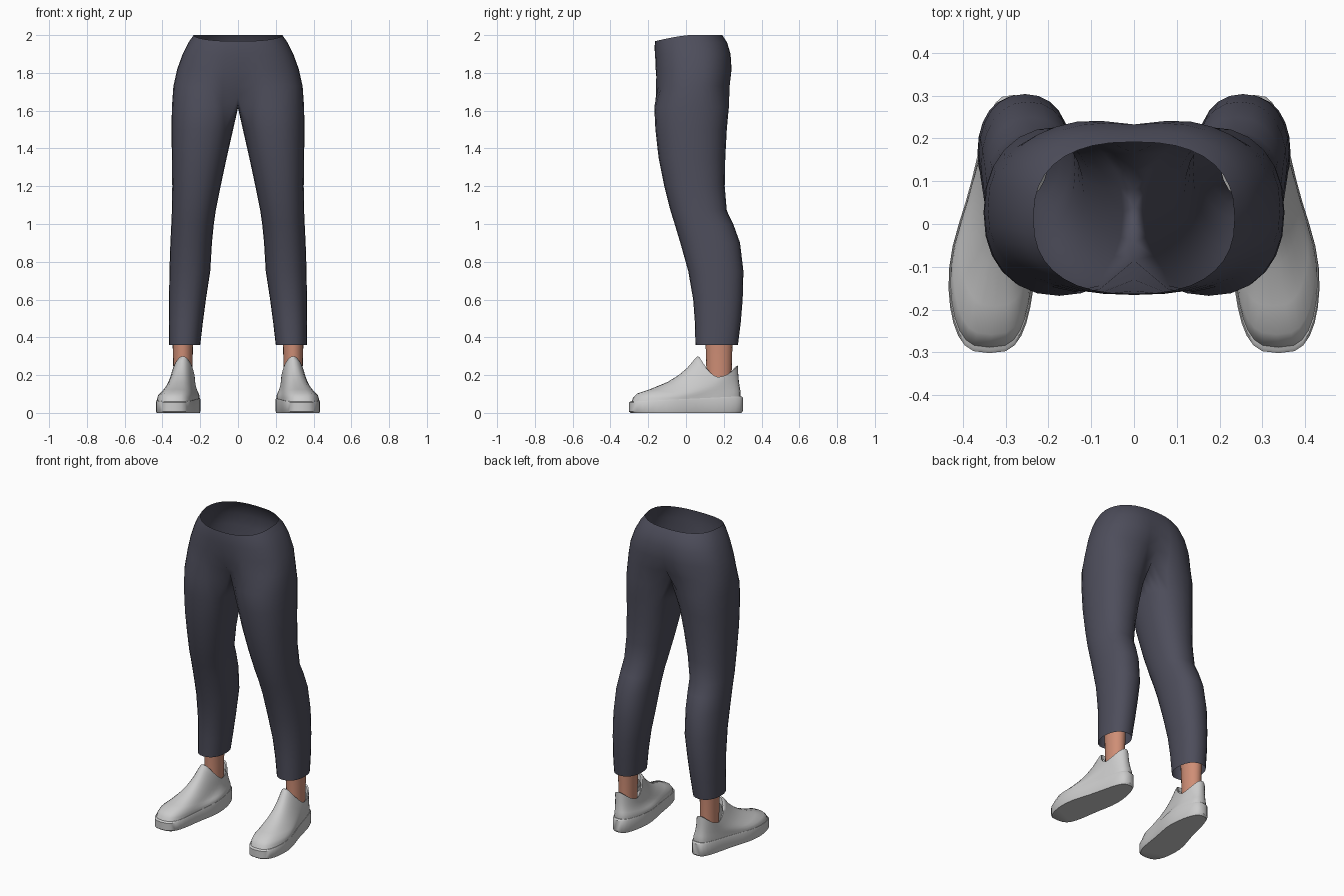
import bpy, math
from math import sin, cos, pi, radians

if "Cube" in bpy.data.objects:
    bpy.data.objects.remove(bpy.data.objects["Cube"])


def spow(v, e):
    return math.copysign(abs(v) ** e, v)


def material(name, rgb):
    m = bpy.data.materials.new(name)
    m.diffuse_color = (*rgb, 1)
    m.use_nodes = True
    m.node_tree.nodes["Principled BSDF"].inputs["Base Color"].default_value = m.diffuse_color
    return m


def strip(faces, a, b, closed=True):
    """Quads between two rows of vertex indices."""
    n = len(a)
    for i in range(n if closed else n - 1):
        j = (i + 1) % n
        faces.append((a[i], a[j], b[j], b[i]))


def make(name, verts, faces, mat=None, angle=40):
    """Mesh object, smooth shaded and mirrored to the other side."""
    me = bpy.data.meshes.new(name)
    me.from_pydata(verts, [], faces)
    me.shade_smooth()
    me.set_sharp_from_angle(angle=radians(angle))
    if mat:
        me.materials.append(mat)
    ob = bpy.data.objects.new(name, me)
    bpy.context.collection.objects.link(ob)
    mod = ob.modifiers.new("Mirror", "MIRROR")
    mod.use_mirror_merge = True
    mod.merge_threshold = 0.0005
    return ob


def loft(name, rings, mat=None, cap_bottom=False, cap_top=False, angle=40):
    n = len(rings[0])
    verts = [p for r in rings for p in r]
    rows = [list(range(k * n, k * n + n)) for k in range(len(rings))]
    faces = []
    for a, b in zip(rows, rows[1:]):
        strip(faces, a, b)
    if cap_bottom:
        faces.append(tuple(reversed(rows[0])))
    if cap_top:
        faces.append(tuple(rows[-1]))
    return make(name, verts, faces, mat, angle)


cloth = material("dark_cloth", (0.075, 0.075, 0.105))
skin = material("skin", (0.62, 0.27, 0.18))

# Trousers: leg sections (z, inner x, outer x, front y, back y), hem to crotch
legs = [(.36, .20, .365, .05, .275), (.48, .186, .366, .047, .29),
        (.60, .17, .365, .038, .30), (.75, .147, .363, .012, .304),
        (.90, .138, .358, -.03, .286), (1.0, .128, .353, -.06, .25),
        (1.07, .118, .35, -.082, .216), (1.2, .092, .348, -.115, .205),
        (1.35, .06, .35, -.145, .208), (1.5, .026, .352, -.162, .216),
        (1.62, 0, .35, -.168, .227)]
# Hip half-sections (z, half width, front y, back y, front dip, back dip, rim drop)
hips = [(1.73, .342, -.170, .243, .04, .04, 0), (1.82, .322, -.168, .251, .012, .018, 0),
        (1.90, .293, -.167, .243, .002, .01, .005), (1.96, .263, -.166, .222, 0, .004, .018),
        (2.0, .235, -.163, .192, 0, 0, .032)]
OUT = 19  # ring points shared by leg and hip, the other five lie between the legs
verts, rows, faces = [], [], []
for z, xi, xo, yf, yb in legs:
    row = []
    for i in range(24):
        a = radians(15 * (i - 9))
        x = (xi + xo) / 2 + (xo - xi) / 2 * spow(cos(a), .9)
        y = (yf + yb) / 2 + (yb - yf) / 2 * spow(sin(a), .9)
        zz = z
        if z == legs[-1][0] and (i >= OUT - 1 or i == 0):  # crotch seam on the centre
            s = -1 if i == 0 else 1 - (i - OUT + 1) / 3
            x, y, zz = 0, .04 + .125 * s, 1.615 + .06 * s * s
        row.append(len(verts))
        verts.append((x, y, zz))
    rows.append(row)
for a, b in zip(rows, rows[1:]):
    strip(faces, a, b)
prev = rows[-1][:OUT]
for z, w, yf, yb, df, db, drop in hips:
    row = []
    for i in range(OUT):
        t = radians(10 * (i - 9))
        x = 0 if i in (0, OUT - 1) else w * abs(cos(t)) ** .82
        s = spow(sin(t), .82)
        dip = math.exp(-(x / .08) ** 2)
        y = (yf + yb) / 2 + (yb - yf) / 2 * s + dip * (df if s < 0 else -db)
        row.append(len(verts))
        verts.append((x, y, z - drop * max(0, -s) ** 1.3))
    strip(faces, prev, row, closed=False)
    prev = row
make("trousers", verts, faces, cloth, 70)

# Ankles
loft("ankle", [[(.292 + rx * cos(2 * pi * i / 20), cy + ry * sin(2 * pi * i / 20), z)
                for i in range(20)]
               for z, rx, ry, cy in [(.10, .05, .068, .175), (.22, .05, .067, .175),
                                     (.33, .053, .07, .175), (.46, .058, .076, .175)]], skin)

# Shoes
N = 36


def outline(t, k=1.0):
    """Footprint point, toe at -y, turned slightly outward."""
    y = .302 * sin(t)
    x = .31 - .028 * math.tanh(9 * y) + k * (.1 - .06 * y) * spow(cos(t), .65)
    return x, y * k


def sole_z(y):
    return .06 + .028 * (y + .3) / .6


ang = [2 * pi * i / N for i in range(N)]
sole = []
for k, h in [(.97, 0), (1, .12), (1, .9), (.975, 1)]:
    sole.append([(*outline(t, k), h * sole_z(outline(t)[1])) for t in ang])
loft("shoe_sole", sole, None, True, True)

# Upper: rises from the sole edge to the collar along one shared profile
profile = [(0, 0), (.03, .1), (.09, .19), (.28, .28), (.55, .44), (.72, .59),
           (.85, .75), (.95, .92), (1, 1)]
upper = []
for f, g in profile:
    ring = []
    for t in ang:
        bx, by = outline(t, .96)
        s = sin(t)
        cx, cy = .292 + .063 * cos(t), .167 + .107 * s
        cz = .19 + .11 * max(0, -s) ** 1.5 + .06 * max(0, s) ** 2
        bz = sole_z(by) - .004
        ring.append((bx + (cx - bx) * f, by + (cy - by) * f, bz + (cz - bz) * g))
    upper.append(ring)
# Lining folded down inside the collar
for k, d in [(.9, .004), (.84, .04)]:
    upper.append([(.292 + (x - .292) * k, .167 + (y - .167) * k, z - d)
                  for x, y, z in upper[len(profile) - 1]])
loft("shoe_upper", upper, None, angle=60)
